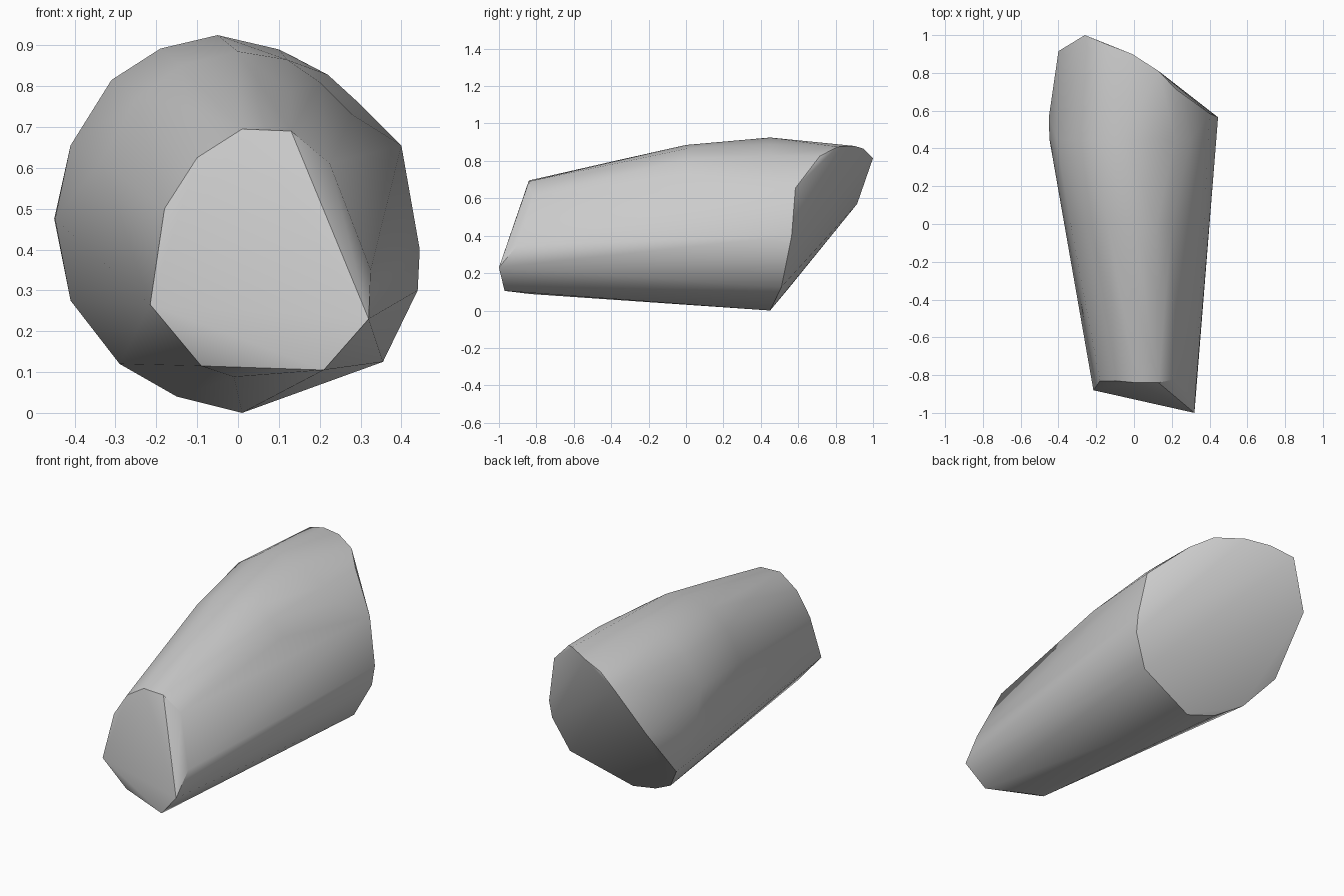
import bpy
import bmesh
import math

# Remove the default object
default_object = bpy.data.objects.get("Cube")
if default_object is not None:
    bpy.data.objects.remove(default_object, do_unlink=True)


def make_material(name, colour):
    material = bpy.data.materials.new(name)
    material.use_nodes = True
    material.diffuse_color = colour
    shader = material.node_tree.nodes["Principled BSDF"]
    shader.inputs["Base Color"].default_value = colour
    return material


def section(y, outline):
    """Place an (x, z) outline at one depth."""
    return [(x, y, z) for x, z in outline]


def build_hull(name, points, material):
    """Wrap a skin tightly around the given sections."""
    mesh = bpy.data.meshes.new(name)
    bm = bmesh.new()
    for point in points:
        bm.verts.new(point)
    bmesh.ops.convex_hull(bm, input=bm.verts[:])
    loose = [vert for vert in bm.verts if not vert.link_faces]
    bmesh.ops.delete(bm, geom=loose, context="VERTS")
    bmesh.ops.recalc_face_normals(bm, faces=bm.faces[:])
    bm.to_mesh(mesh)
    bm.free()
    mesh.materials.append(material)
    shape = bpy.data.objects.new(name, mesh)
    bpy.context.collection.objects.link(shape)
    bpy.ops.object.select_all(action="DESELECT")
    shape.select_set(True)
    bpy.context.view_layer.objects.active = shape
    bpy.ops.object.shade_smooth_by_angle(angle=math.radians(30))
    return shape


# Narrow front end, leaning back towards the top
front_end = [
    (0.32, -1, 0.23), (0.21, -0.97, 0.105), (-0.09, -0.85, 0.115),
    (-0.215, -0.88, 0.265), (-0.18, -0.83, 0.5), (-0.1, -0.83, 0.625),
    (0.01, -0.84, 0.695), (0.13, -0.84, 0.69), (0.225, -0.82, 0.61),
    (0.325, -0.9, 0.35), (-0.01, -0.83, 0.088),
]

# Gentle swelling along the upper side
front_swell = section(-0.38, [(0, 0.8), (0.13, 0.785), (-0.12, 0.75)])
middle_swell = section(0, [
    (-0.335, 0.615), (-0.25, 0.77), (-0.14, 0.85), (0, 0.885),
    (0.12, 0.865), (0.2, 0.81), (0.28, 0.73),
])
wide_section = section(0.45, [
    (-0.448, 0.475), (-0.41, 0.655), (-0.31, 0.815), (-0.19, 0.892),
    (-0.05, 0.925), (0.1, 0.89), (0.22, 0.828), (0.3, 0.755),
])

# Broad slanted back end
back_end = [
    (0.01, 0.45, 0), (0.355, 0.51, 0.125), (0.44, 0.545, 0.3),
    (0.445, 0.565, 0.4), (0.4, 0.585, 0.655), (0.22, 0.715, 0.825),
    (0.13, 0.81, 0.875), (-0.01, 0.9, 0.88), (-0.14, 0.95, 0.865),
    (-0.26, 1, 0.815), (-0.4, 0.915, 0.57), (-0.45, 0.57, 0.475),
    (-0.41, 0.67, 0.275), (-0.29, 0.55, 0.12), (-0.15, 0.48, 0.04),
]

grey = make_material("plain grey", (0.6, 0.6, 0.6, 1))
build_hull(
    "tapered_block",
    front_end + front_swell + middle_swell + wide_section + back_end,
    grey,
)
